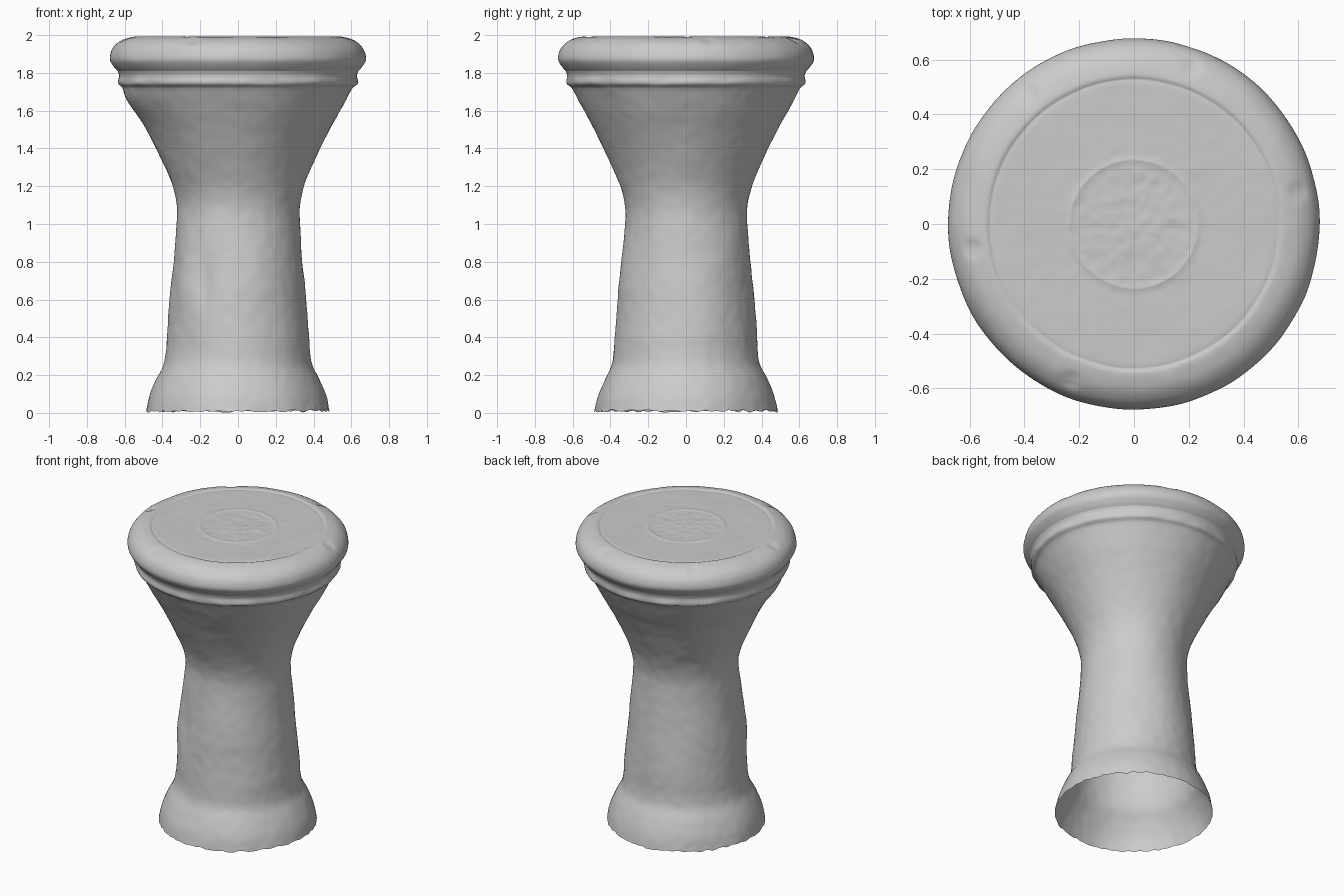
import bpy, bmesh, math
from mathutils import Vector, noise

if "Cube" in bpy.data.objects:
    bpy.data.objects.remove(bpy.data.objects["Cube"])

SEGMENTS = 240

# (radius, height) silhouettes, bottom to top
BODY = [(0.485, 0.01), (0.475, 0.06), (0.46, 0.11), (0.43, 0.18), (0.395, 0.25), (0.382, 0.32),
        (0.375, 0.42), (0.36, 0.6), (0.342, 0.8), (0.325, 1.0), (0.326, 1.1), (0.348, 1.2),
        (0.388, 1.3), (0.435, 1.4), (0.485, 1.5), (0.54, 1.6), (0.592, 1.7), (0.607, 1.725),
        (0.628, 1.74), (0.632, 1.76), (0.628, 1.785), (0.637, 1.81)]
HEAD = [(0.637, 1.81), (0.655, 1.83), (0.674, 1.86), (0.677, 1.885), (0.667, 1.92),
        (0.645, 1.95), (0.61, 1.975), (0.57, 1.988), (0.54, 1.992), (0.527, 1.986),
        (0.51, 1.988), (0.4, 1.988), (0.26, 1.988), (0.235, 1.991), (0.21, 1.988),
        (0.1, 1.989), (0.004, 1.989)]

# tuning screws set in the rounded rim
SCREWS = [(0.21, 0.57), (-0.38, 0.47), (-0.59, -0.09), (-0.23, -0.57), (0.60, 0.12)]


def bump(d, width):
    return math.exp(-(d / width) ** 2)


def angle_gap(a, degrees):
    d = a - math.radians(degrees)
    return math.atan2(math.sin(d), math.cos(d))


def smooth_profile(points, spacing):
    """Catmull-Rom resampling of a silhouette."""
    p = [Vector(q) for q in points]
    p = [2 * p[0] - p[1]] + p + [2 * p[-1] - p[-2]]
    out = []
    for a, b, c, d in zip(p, p[1:], p[2:], p[3:]):
        n = max(2, round((c - b).length / spacing))
        for i in range(n):
            t = i / n
            out.append(0.5 * (2 * b + (c - a) * t + (2 * a - 5 * b + 4 * c - d) * t * t
                              + (3 * b - a - 3 * c + d) * t ** 3))
    return out + [p[-2]]


def lathe(name, points, spacing, shape, cap=False):
    """Revolve a silhouette, with shape() adding hand-made irregularity."""
    bm = bmesh.new()
    rings = []
    for r, z in smooth_profile(points, spacing):
        rings.append([bm.verts.new(shape(r, z, 2 * math.pi * i / SEGMENTS))
                      for i in range(SEGMENTS)])
    for lo, hi in zip(rings, rings[1:]):
        for i in range(SEGMENTS):
            j = (i + 1) % SEGMENTS
            bm.faces.new((lo[i], lo[j], hi[j], hi[i]))
    if cap:
        bm.faces.new(rings[-1])
    for f in bm.faces:
        f.smooth = True
    mesh = bpy.data.meshes.new(name)
    bm.to_mesh(mesh)
    bm.free()
    obj = bpy.data.objects.new(name, mesh)
    bpy.context.collection.objects.link(obj)
    return obj


def shape_body(r, z, a):
    p = Vector((r * math.cos(a), r * math.sin(a), z))
    fade = min(1, (1.81 - z) / 0.08)
    # broad unevenness plus fine hammered grain
    r += fade * (0.006 * noise.noise(p * 4) + 0.002 * noise.noise(p * 16))
    # lumpy collar below the rim, strongest at the left
    r += fade * 0.012 * bump(z - 1.755, 0.02) * noise.noise(p * 9)
    r += fade * 0.02 * bump(angle_gap(a, 190), 0.5) * bump(z - 1.66, 0.07)
    # dent and soft fold on the front left of the waist
    r += 0.014 * bump(angle_gap(a, 218), 0.22) * bump(z - 0.72, 0.2)
    r -= 0.012 * bump(angle_gap(a, 240), 0.14) * bump(z - 0.68, 0.14)
    # ragged bottom edge
    if z < 0.03:
        z += 0.012 * noise.noise(p * 22)
    return r * math.cos(a), r * math.sin(a), max(z, 0)


def shape_head(r, z, a):
    p = Vector((r * math.cos(a), r * math.sin(a), z))
    fade = min(1, (z - 1.81) / 0.06)
    r += fade * min(1, r * 3) * 0.003 * noise.noise(p * 7)
    # slightly wrinkled skin with a worn round pattern in the middle
    z += fade * (0.003 * noise.noise(p * 5) + 0.001 * noise.noise(p * 18))
    z += 0.003 * bump(p.xy.length - 0.12, 0.12) * noise.noise(p * 28)
    # screw recesses, each with a raised centre
    if z > 1.9:
        for s in SCREWS:
            d = (p.xy - Vector(s)).length
            z += 0.012 * bump(d, 0.011) - 0.016 * bump(d, 0.024)
    return r * math.cos(a), r * math.sin(a), min(z, 2.0)


# Open goblet shell
lathe("drum_body", BODY, 0.018, shape_body)
# Rounded rim and stretched skin
lathe("drum_head", HEAD, 0.01, shape_head, cap=True)
